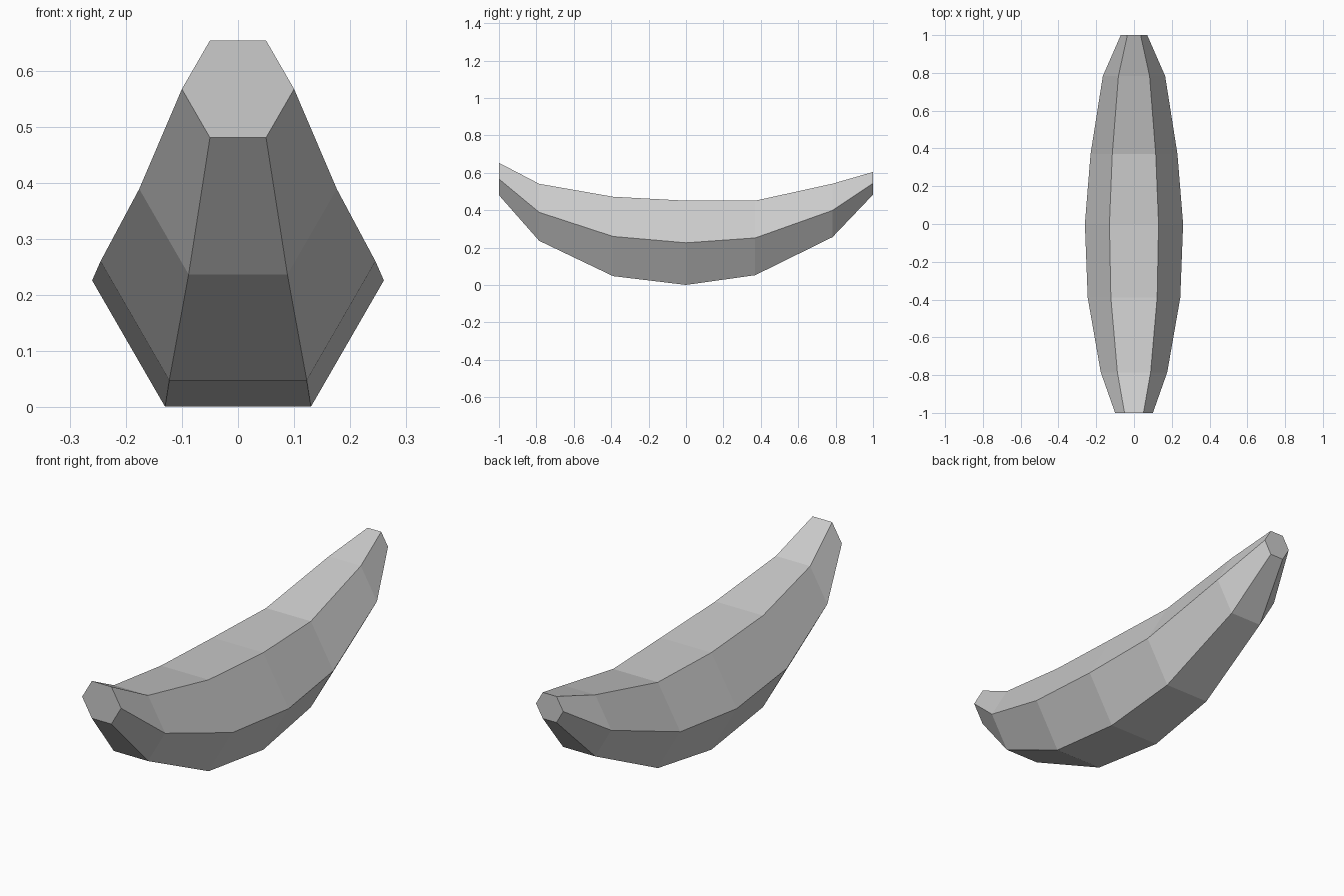
import bpy, bmesh
from math import cos, sin, pi

if "Cube" in bpy.data.objects:
    bpy.data.objects.remove(bpy.data.objects["Cube"])

# Cross-sections along the fruit: y, centre z, hexagon radius
RINGS = [
    (-1.0, 0.567, 0.100),
    (-0.785, 0.389, 0.176),
    (-0.39, 0.260, 0.245),
    (0.0, 0.226, 0.260),
    (0.37, 0.252, 0.230),
    (0.783, 0.399, 0.165),
    (1.0, 0.544, 0.070),
]
SIDES = 6

# Banana: hexagonal rings lofted along a curved spine
bm = bmesh.new()
loops = []
for y, z, r in RINGS:
    h = min(r * sin(pi / 3), z) / sin(pi / 3)
    loops.append([bm.verts.new((r * cos(2 * pi * i / SIDES), y,
                                z + h * sin(2 * pi * i / SIDES)))
                  for i in range(SIDES)])
for a, b in zip(loops, loops[1:]):
    for i in range(SIDES):
        j = (i + 1) % SIDES
        bm.faces.new((a[i], a[j], b[j], b[i]))

# Flat cut ends
bm.faces.new(loops[0])
bm.faces.new(loops[-1])
bmesh.ops.recalc_face_normals(bm, faces=bm.faces)

mesh = bpy.data.meshes.new("banana")
bm.to_mesh(mesh)
bm.free()
bpy.context.collection.objects.link(bpy.data.objects.new("banana", mesh))
